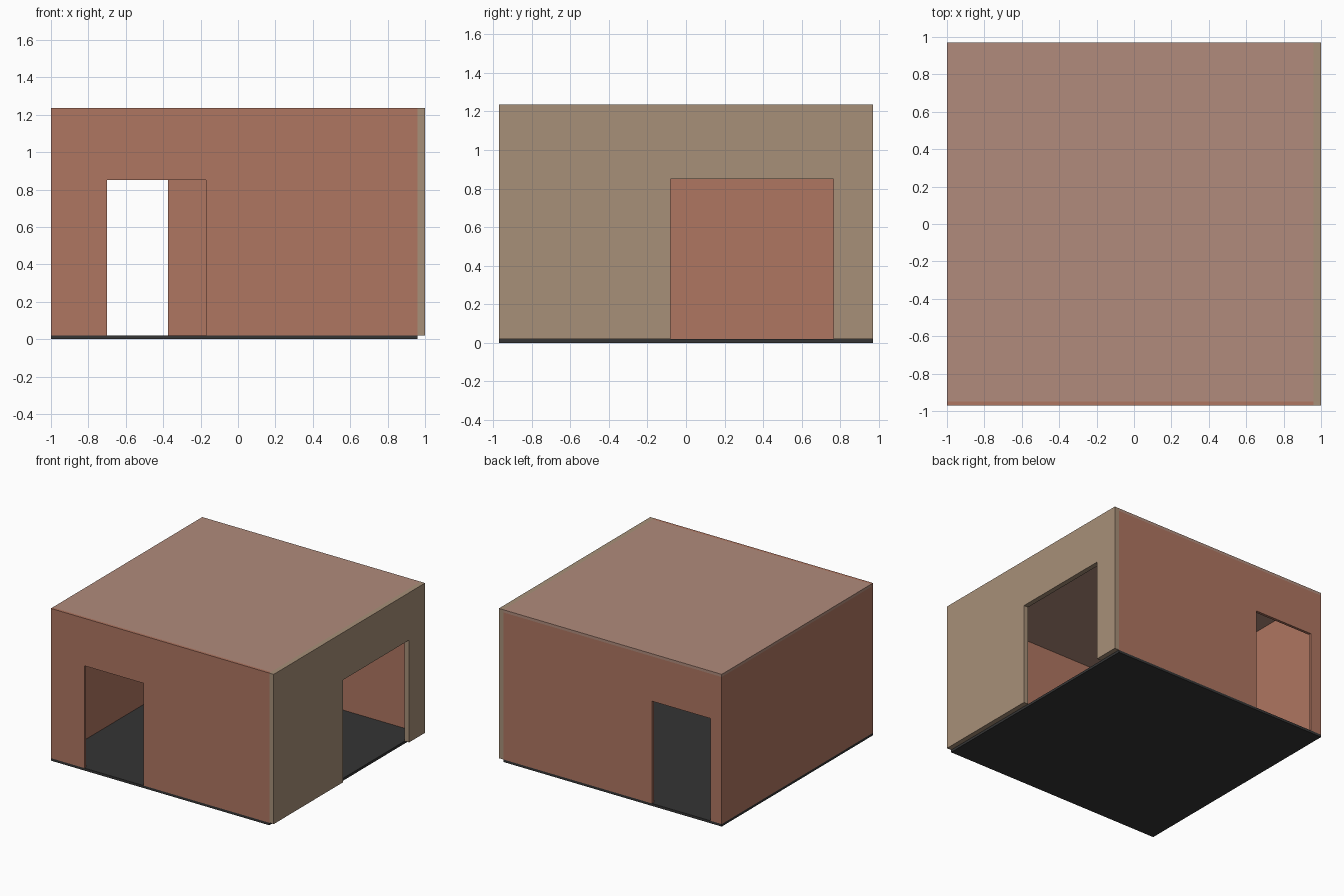
import bpy, bmesh

if "Cube" in bpy.data.objects:
    bpy.data.objects.remove(bpy.data.objects["Cube"])

def material(name, rgb):
    m = bpy.data.materials.new(name)
    m.diffuse_color = (*rgb, 1)
    m.use_nodes = True
    m.node_tree.nodes["Principled BSDF"].inputs["Base Color"].default_value = m.diffuse_color
    return m

BRICK = material("brick", (0.43, 0.18, 0.12))
TAN = material("tan", (0.39, 0.28, 0.19))
ROOF = material("roof", (0.44, 0.26, 0.20))
DARK = material("dark", (0.035, 0.035, 0.035))

def panel(name, mat, profile, start, depth, axis):
    """Extrude a closed 2D outline along x, y or z."""
    def place(p, d):
        return {"x": (d, *p), "y": (p[0], d, p[1]), "z": (*p, d)}[axis]
    bm = bmesh.new()
    face = bm.faces.new([bm.verts.new(place(p, start)) for p in profile])
    ext = bmesh.ops.extrude_face_region(bm, geom=[face])
    shift = place((0, 0), depth)
    bmesh.ops.translate(bm, vec=shift,
                        verts=[v for v in ext["geom"] if isinstance(v, bmesh.types.BMVert)])
    bmesh.ops.recalc_face_normals(bm, faces=bm.faces)
    mesh = bpy.data.meshes.new(name)
    bm.to_mesh(mesh)
    bm.free()
    mesh.materials.append(mat)
    ob = bpy.data.objects.new(name, mesh)
    bpy.context.collection.objects.link(ob)
    return ob

def rect(a0, a1, b0, b1):
    return [(a0, b0), (a1, b0), (a1, b1), (a0, b1)]

def doorway(a0, a1, d0, d1, z0, z1, door=0.85):
    """Wall outline with a door opening reaching its bottom edge."""
    return [(a0, z0), (d0, z0), (d0, door), (d1, door),
            (d1, z0), (a1, z0), (a1, z1), (a0, z1)]

L, R, Y, T = -1.0, 0.96, 0.97, 0.022
FLOOR, TOP = 0.02, 1.235

# floor and roof slabs
panel("floor", DARK, rect(L, R, -Y, Y), 0, FLOOR, "z")
panel("roof", ROOF, rect(L, R, -Y + T, Y), TOP - T, T, "z")

# walls: the front and right ones rise past the roof edge
panel("front_wall", BRICK, doorway(L, R, -0.70, -0.17, FLOOR, TOP), -Y, T, "y")
panel("back_wall", BRICK, doorway(L, R, -0.90, -0.375, FLOOR, TOP - T), Y - T, T, "y")
panel("left_wall", BRICK, rect(-Y + T, Y - T, FLOOR, TOP - T), L, T, "x")
panel("right_wall", TAN, doorway(-Y, Y, -0.08, 0.765, FLOOR, TOP), R, 0.04, "x")
